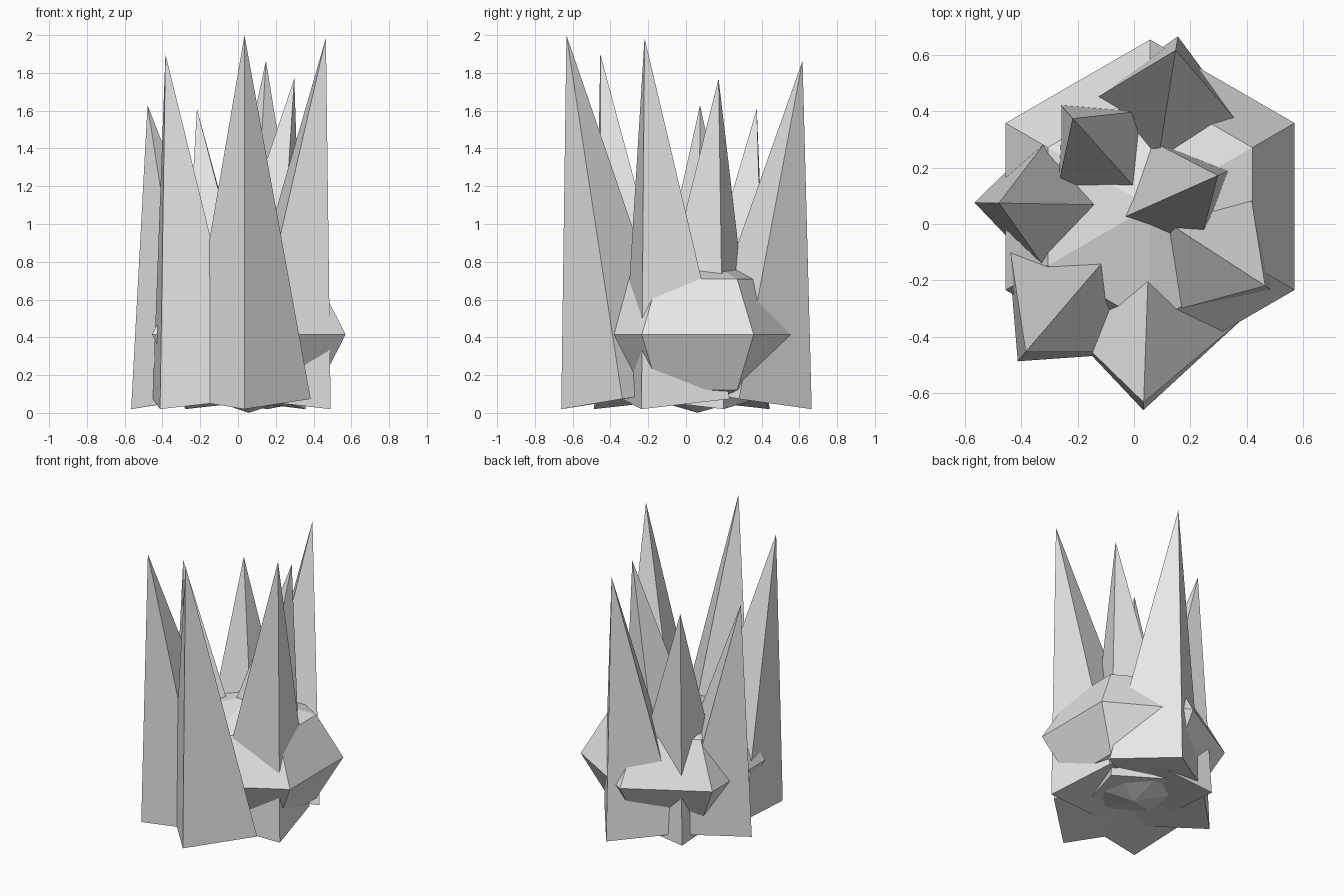
import bpy
import bmesh
from math import atan, atan2, cos, pi, radians, sin
from mathutils import Matrix, Vector

cube = bpy.data.objects.get("Cube")
if cube:
    bpy.data.objects.remove(cube, do_unlink=True)

# One pale grey stone colour
stone = bpy.data.materials.new("pale_grey_stone")
stone.use_nodes = True
stone.diffuse_color = (0.8, 0.8, 0.8, 1)
stone.node_tree.nodes["Principled BSDF"].inputs["Base Color"].default_value = (0.8, 0.8, 0.8, 1)


def point_corner(bm, angle):
    """Turn the mesh about z so that its widest corner points along the angle."""
    v = max(bm.verts, key=lambda v: v.co.xy.length)
    turn = angle - atan2(v.co.y, v.co.x)
    bmesh.ops.rotate(bm, verts=bm.verts, matrix=Matrix.Rotation(turn, 3, "Z"))


def finish(bm, name, location):
    bmesh.ops.remove_doubles(bm, verts=bm.verts, dist=0.0001)
    bmesh.ops.recalc_face_normals(bm, faces=bm.faces)
    mesh = bpy.data.meshes.new(name)
    bm.to_mesh(mesh)
    bm.free()
    mesh.materials.append(stone)
    obj = bpy.data.objects.new(name, mesh)
    obj.location = location
    bpy.context.collection.objects.link(obj)


# Squashed six-sided boulder in the middle
bm = bmesh.new()
bmesh.ops.create_uvsphere(bm, u_segments=6, v_segments=4, radius=0.592)
point_corner(bm, pi / 2)
bmesh.ops.scale(bm, verts=bm.verts, vec=(1, 1, 0.7))
finish(bm, "boulder", (0.057, 0.062, 0.415))

# Four-sided spikes, each leaning out by the same slope towards one corner
RADIUS, SLOPE = 0.34, 0.16
BASE_Z = 0.02 + RADIUS * sin(atan(SLOPE))


def spike(name, x, y, heading, top):
    heading = radians(heading)
    length = (top - BASE_Z) / cos(atan(SLOPE))
    bm = bmesh.new()
    bmesh.ops.create_cone(bm, cap_ends=True, segments=4, radius1=RADIUS, radius2=0, depth=length)
    bmesh.ops.translate(bm, verts=bm.verts, vec=(0, 0, length / 2))
    point_corner(bm, heading)
    axis = Vector((-sin(heading), cos(heading), 0))
    bmesh.ops.rotate(bm, verts=bm.verts, matrix=Matrix.Rotation(atan(SLOPE), 3, axis))
    finish(bm, name, (x, y, BASE_Z))


spike("front_spike", 0.045, -0.325, -92, 2.0)
spike("front_right_spike", -0.194, -0.232, -130.6, 1.90)
spike("right_spike", -0.23, 0.07, 179, 1.63)
spike("front_left_spike", 0.209, -0.053, -33, 1.985)
spike("back_spike", 0.103, 0.334, 81, 1.865)
spike("back_right_spike", -0.053, 0.192, 132, 1.61)
spike("middle_spike", 0.05, 0.062, 24, 1.77)
